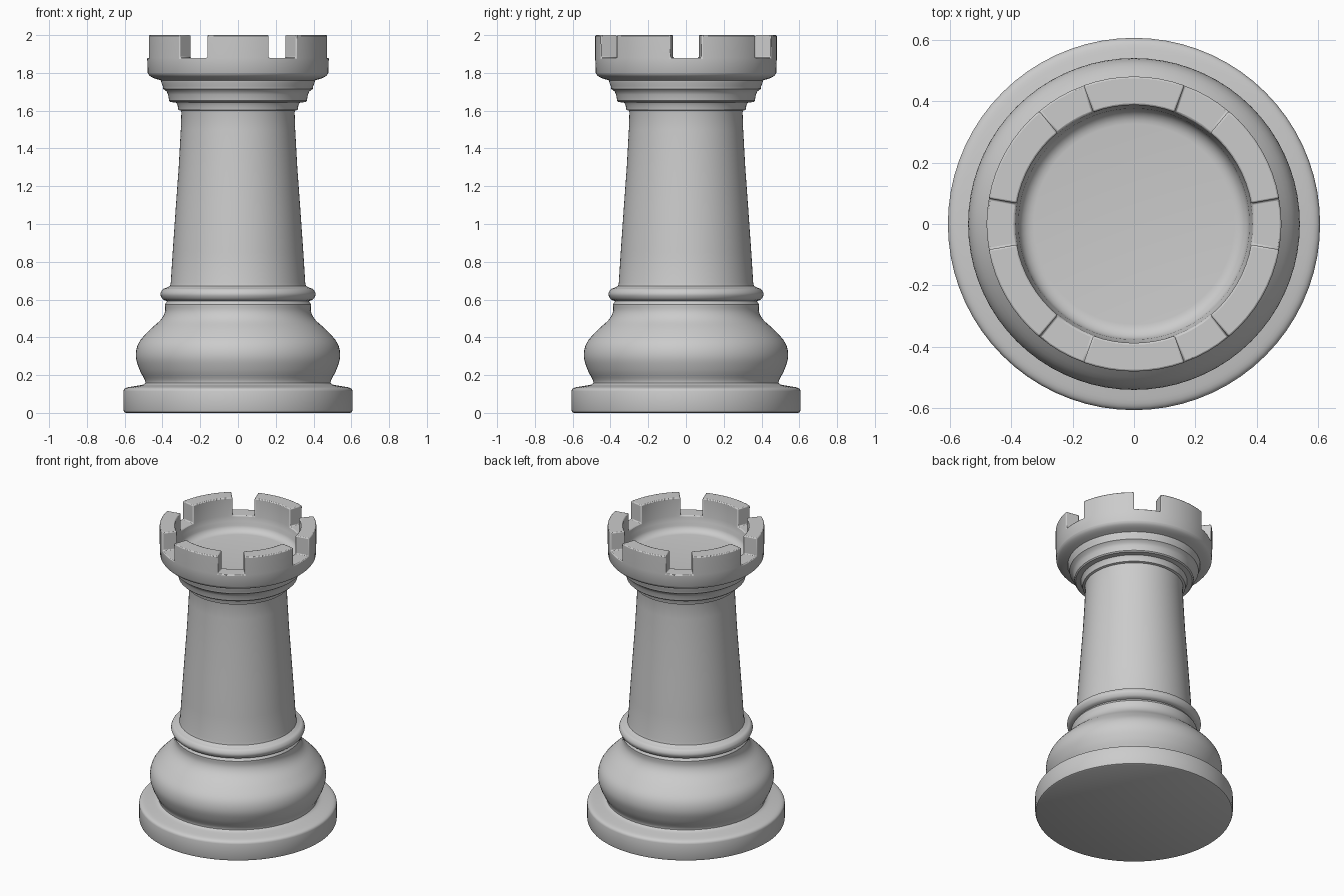
import bpy, bmesh, math
from mathutils import Vector

if "Cube" in bpy.data.objects:
    bpy.data.objects.remove(bpy.data.objects["Cube"])

SEG = 72


def smooth(pts, n=4):
    """Catmull-Rom curve through (radius, height) points."""
    p = [Vector(q) for q in [pts[0]] + pts + [pts[-1]]]
    out = []
    for a, b, c, d in zip(p, p[1:], p[2:], p[3:]):
        for k in range(n):
            t = k / n
            out.append(0.5 * (2 * b + (c - a) * t + (2 * a - 5 * b + 4 * c - d) * t**2
                              + (3 * b - a - 3 * c + d) * t**3))
    return [tuple(v) for v in out] + [pts[-1]]


def lathe(profile):
    """Revolve a (radius, height) profile about z, ordered bottom outside to top inside."""
    bm = bmesh.new()
    rings = []
    for r, z in profile:
        rings.append([bm.verts.new((r * math.cos(2 * math.pi * i / SEG),
                                    r * math.sin(2 * math.pi * i / SEG), z))
                      for i in range(SEG)] if r > 0 else [bm.verts.new((0, 0, z))] * SEG)
    for lo, hi in zip(rings, rings[1:]):
        for i in range(SEG):
            j = (i + 1) % SEG
            bm.faces.new(list(dict.fromkeys((lo[i], lo[j], hi[j], hi[i]))))
    return bm


def finish(name, bm, bevel=0):
    mesh = bpy.data.meshes.new(name)
    bm.to_mesh(mesh)
    bm.free()
    ob = bpy.data.objects.new(name, mesh)
    bpy.context.collection.objects.link(ob)
    if bevel:
        mod = ob.modifiers.new("soft_edges", 'BEVEL')
        mod.width = bevel
        mod.segments = 2
        mod.limit_method = 'ANGLE'
        mod.angle_limit = math.radians(60)
    bpy.ops.object.select_all(action='DESELECT')
    bpy.context.view_layer.objects.active = ob
    ob.select_set(True)
    bpy.ops.object.shade_smooth_by_angle(angle=math.radians(35))
    return ob


# Round foot
finish("foot", lathe([(0, 0), (0.595, 0), (0.603, 0.004), (0.607, 0.015)]
                     + smooth([(0.607, 0.115), (0.602, 0.126), (0.585, 0.135), (0.545, 0.142),
                               (0.505, 0.149), (0.49, 0.158)], 3)))

# Bulging belly with its neck
finish("belly", lathe(smooth([(0.49, 0.158), (0.495, 0.178), (0.522, 0.23), (0.541, 0.30),
                              (0.526, 0.37), (0.47, 0.437), (0.41, 0.492), (0.387, 0.535),
                              (0.387, 0.575)]) + [(0.38, 0.585), (0.375, 0.592)]))

# Rounded ring above the belly
finish("collar_ring", lathe(smooth([(0.375, 0.592), (0.398, 0.602), (0.411, 0.628),
                                    (0.40, 0.653), (0.38, 0.662), (0.36, 0.672)])))

# Tapered shaft
finish("shaft", lathe([(0.36, 0.672), (0.356, 0.69), (0.346, 0.85), (0.330, 1.08),
                       (0.314, 1.3), (0.303, 1.5), (0.30, 1.59), (0.302, 1.60)]))

# Stepped mouldings below the crown
finish("upper_mouldings", lathe([(0.302, 1.60), (0.316, 1.604), (0.32, 1.63), (0.327, 1.642),
                                 (0.358, 1.646), (0.365, 1.653), (0.37, 1.685), (0.378, 1.702),
                                 (0.396, 1.715), (0.398, 1.73), (0.406, 1.748), (0.407, 1.76)]))

# Crown cup: outer wall, rim at notch height, filleted bowl
crown = lathe(smooth([(0.407, 1.76), (0.445, 1.772), (0.468, 1.785), (0.478, 1.80)], 3)
              + [(0.481, 1.88), (0.388, 1.88), (0.382, 1.845)]
              + [(0.327 + 0.05 * math.cos(a), 1.83 - 0.05 * math.sin(a))
                 for a in (math.pi / 12 * k for k in range(7))] + [(0, 1.78)])

# Six battlements raised from the rim, gaps centred on every 60 degrees
rim = []
for f in crown.faces:
    c = f.calc_center_median()
    if abs(c.z - 1.88) < 1e-4 and 10 < math.degrees(math.atan2(c.y, c.x)) % 60 < 50:
        rim.append(f)
new = bmesh.ops.extrude_face_region(crown, geom=rim)["geom"]
bmesh.ops.translate(crown, vec=(0, 0, 0.12),
                    verts=[g for g in new if isinstance(g, bmesh.types.BMVert)])
old = [f for f in rim if f.is_valid]
if old:
    bmesh.ops.delete(crown, geom=old, context='FACES_ONLY')
finish("crown", crown, bevel=0.006)
